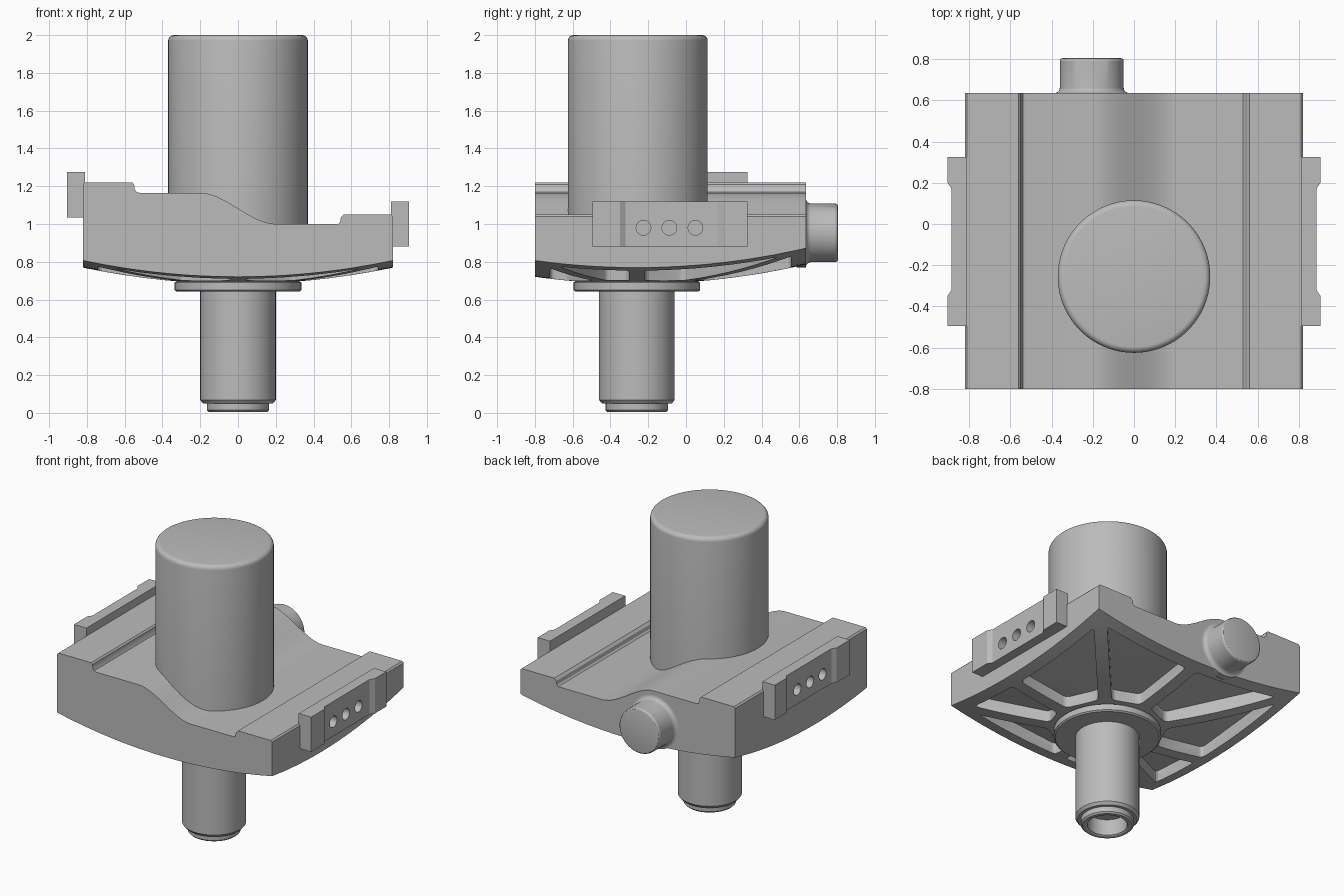
import bpy, bmesh, math
from mathutils import Matrix, Vector

if "Cube" in bpy.data.objects:
    bpy.data.objects.remove(bpy.data.objects["Cube"])

CY = -0.26  # y of the main axis
grey = bpy.data.materials.new("machined_grey")
grey.diffuse_color = (0.5, 0.5, 0.5, 1)
grey.use_nodes = True
grey.node_tree.nodes["Principled BSDF"].inputs["Base Color"].default_value = grey.diffuse_color


def finish(name, bm):
    bmesh.ops.recalc_face_normals(bm, faces=bm.faces[:])
    me = bpy.data.meshes.new(name)
    bm.to_mesh(me)
    bm.free()
    me.materials.append(grey)
    ob = bpy.data.objects.new(name, me)
    bpy.context.collection.objects.link(ob)
    return ob


def lathe(name, pts, matrix, n=64):
    """Revolve (radius, height) points about local z; the ends lie on the axis."""
    bm = bmesh.new()
    rings = []
    for r, z in pts:
        if r == 0:
            rings.append([bm.verts.new((0, 0, z))] * n)
        else:
            rings.append([bm.verts.new((r * math.cos(2 * math.pi * i / n),
                                        r * math.sin(2 * math.pi * i / n), z)) for i in range(n)])
    for a, b in zip(rings, rings[1:]):
        for i in range(n):
            j = (i + 1) % n
            bm.faces.new(list(dict.fromkeys((a[i], a[j], b[j], b[i]))))
    bm.transform(matrix)
    return finish(name, bm)


def prism(name, base, offset):
    bm = bmesh.new()
    face = bm.faces.new([bm.verts.new(p) for p in base])
    top = bmesh.ops.extrude_face_region(bm, geom=[face])
    bmesh.ops.translate(bm, vec=offset, verts=[v for v in top["geom"] if isinstance(v, bmesh.types.BMVert)])
    return finish(name, bm)


def cut(ob, tool, op="DIFFERENCE"):
    m = ob.modifiers.new("cut", "BOOLEAN")
    m.operation, m.object, m.solver = op, tool, "EXACT"
    bpy.context.view_layer.objects.active = ob
    bpy.ops.object.modifier_apply(modifier=m.name)
    bpy.data.objects.remove(tool, do_unlink=True)


def arc(cx, cz, r, a0, a1, n=5):
    return [(cx + r * math.cos(math.radians(a0 + (a1 - a0) * i / n)),
             cz + r * math.sin(math.radians(a0 + (a1 - a0) * i / n))) for i in range(n + 1)]


def belly(r):
    return 0.683 + 0.128 * r * r


axis = Matrix.Translation((0, CY, 0))

# Body: stepped saddle profile, trimmed below by a shallow dome
s_curve = [(-0.2 + 0.4 * t / 14, 1.165 - 0.165 * (3 * (t / 14) ** 2 - 2 * (t / 14) ** 3)) for t in range(15)]
profile = ([(-0.82, 0.5), (-0.82, 1.21), (-0.81, 1.22), (-0.56, 1.22), (-0.55, 1.21), (-0.547, 1.185),
            (-0.538, 1.17), (-0.52, 1.165)] + s_curve +
           [(0.53, 1.0), (0.54, 1.01), (0.545, 1.035), (0.56, 1.05), (0.81, 1.05), (0.82, 1.04), (0.82, 0.5)])
body = prism("body", [(x, -0.8, z) for x, z in profile], (0, 1.435, 0))
dome = [(r * 0.1, belly(r * 0.1)) for r in range(16)] + [(1.5, 1.6), (0, 1.6)]
cut(body, lathe("dome_cutter", dome, axis, 96), "INTERSECT")

# Underside pockets between radial ribs
X, Y0, Y1 = 0.74, -0.72 - CY, 0.555 - CY
angles = sorted(a % (2 * math.pi) for a in
                (0, math.pi / 2, math.pi, -math.pi / 2, math.atan2(Y1, X), math.atan2(Y1, -X),
                 math.atan2(Y0, X), math.atan2(Y0, -X)))


def rib_side(a, side):
    """Inner and outer pocket corners along one side of the rib at angle a."""
    d = Vector((math.cos(a), math.sin(a)))
    p = Vector((-d.y, d.x)) * 0.042 * side
    hits = []
    if abs(d.x) > 1e-6:
        hits.append(((X if d.x > 0 else -X) - p.x) / d.x)
    if abs(d.y) > 1e-6:
        hits.append(((Y1 if d.y > 0 else Y0) - p.y) / d.y)
    return p + d * 0.37, p + d * min(hits)


for a, b in zip(angles, angles[1:] + [angles[0] + 2 * math.pi]):
    i0, o0 = rib_side(a, 1)
    i1, o1 = rib_side(b, -1)
    bm = bmesh.new()
    low = [bm.verts.new((p.x, p.y + CY, 0.5)) for p in (i0, o0, o1, i1)]
    high = [bm.verts.new((p.x, p.y + CY, belly(p.length) + 0.075)) for p in (i0, o0, o1, i1)]
    bm.faces.new(low)
    bm.faces.new(high)
    for i in range(4):
        j = (i + 1) % 4
        bm.faces.new((low[i], low[j], high[j], high[i]))
    bmesh.ops.recalc_face_normals(bm, faces=bm.faces[:])
    upright = [e for e in bm.edges if (e.verts[0] in low) != (e.verts[1] in low)]
    bmesh.ops.bevel(bm, geom=upright, offset=0.025, segments=3, profile=0.5, affect="EDGES")
    bmesh.ops.triangulate(bm, faces=bm.faces[:])
    cut(body, finish("pocket_cutter", bm))

# Main upright cylinder
lathe("upper_cylinder", [(0, 0.9), (0.37, 0.9)] + arc(0.34, 1.97, 0.03, 0, 90) + [(0, 2.0)],
      Matrix.Translation((0, -0.255, 0)), 96)

# Hub flange and lower shaft with a bored tip
lathe("hub_flange", [(0, 0.642), (0.325, 0.642), (0.335, 0.65), (0.335, 0.69), (0.32, 0.70), (0.32, 0.82), (0, 0.82)], axis)
lathe("lower_shaft", [(0, 0.12), (0.125, 0.12), (0.125, 0.01), (0.135, 0.004), (0.155, 0.004), (0.165, 0.014),
                      (0.165, 0.05), (0.185, 0.05), (0.2, 0.068), (0.2, 0.66), (0, 0.66)], axis)

# Rear pin with flared root
lathe("rear_pin", [(0, -0.05), (0.182, -0.05), (0.182, 0)] + arc(0.182, 0.027, 0.027, 270, 180) +
      [(0.155, 0.155)] + arc(0.14, 0.155, 0.015, 0, 90, 3) + [(0, 0.17)],
      Matrix.Translation((-0.205, 0.635, 0.953)) @ Matrix.Rotation(-math.pi / 2, 4, "X"))

# Side brackets with a recessed centre and three holes
outline = [(0.81, -0.495), (0.905, -0.495), (0.905, -0.35), (0.885, -0.32),
           (0.885, 0.17), (0.905, 0.2), (0.905, 0.325), (0.81, 0.325)]
for name, side, z0, z1 in (("right_bracket", 1, 0.88, 1.12), ("left_bracket", -1, 1.035, 1.275)):
    bracket = prism(name, [(side * x, y, z0) for x, y in outline], (0, 0, z1 - z0))
    for y in (-0.225, -0.088, 0.05):
        where = Matrix.Translation((side * 0.89, y, z0 + 0.1)) @ Matrix.Rotation(math.pi / 2, 4, "Y")
        cut(bracket, lathe("hole_cutter", [(0, -0.06), (0.039, -0.06), (0.039, 0.06), (0, 0.06)], where, 24))

# Smooth curved faces, keep hard edges
bpy.ops.object.select_all(action="DESELECT")
for ob in bpy.context.scene.objects:
    ob.select_set(True)
    bpy.context.view_layer.objects.active = ob
bpy.ops.object.shade_smooth_by_angle(angle=math.radians(30))
